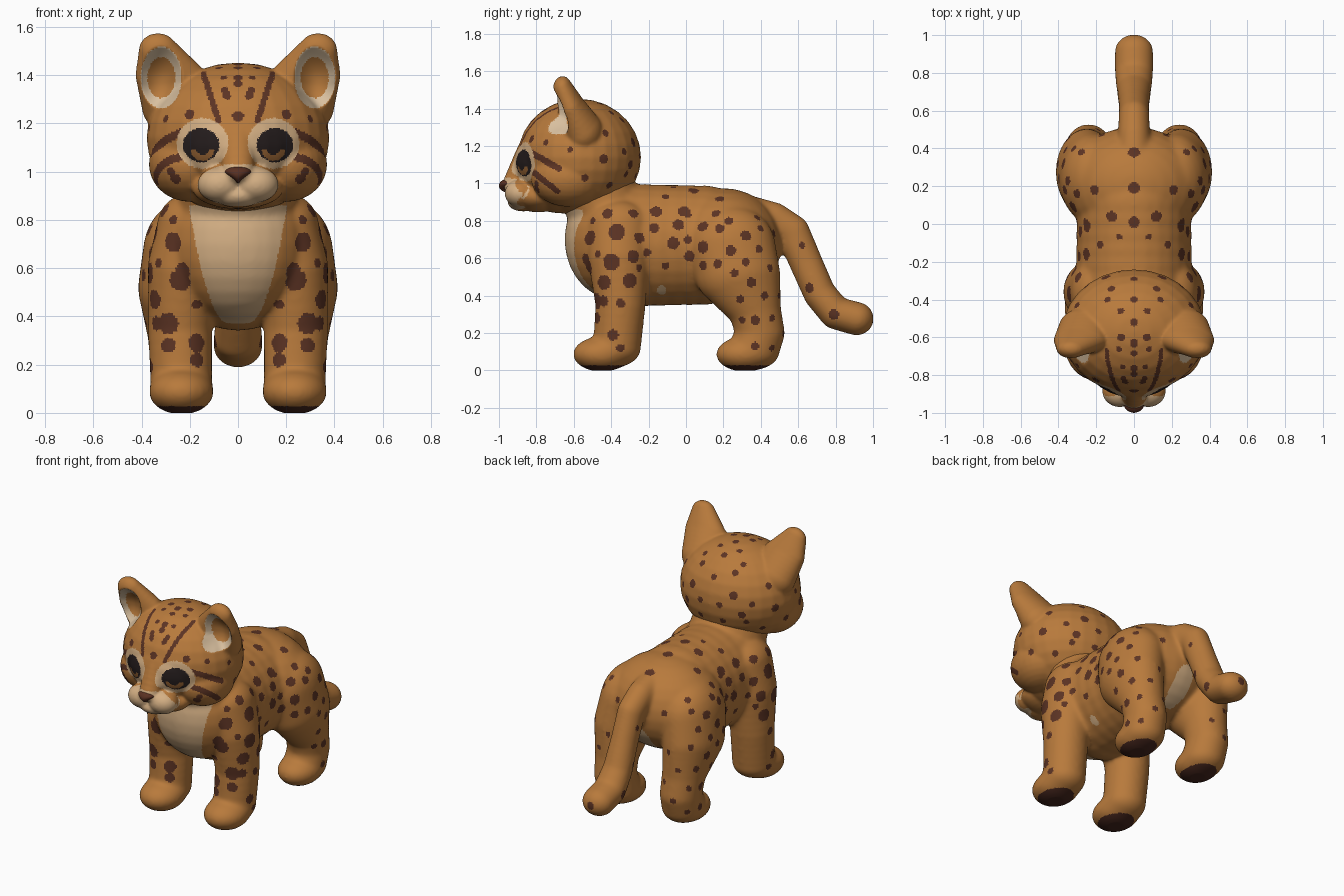
import bpy, bmesh, math
from mathutils import Vector
from mathutils.bvhtree import BVHTree
from mathutils.kdtree import KDTree

if "Cube" in bpy.data.objects:
    bpy.data.objects.remove(bpy.data.objects["Cube"])


def material(name, rgb):
    m = bpy.data.materials.new(name)
    m.diffuse_color = (*rgb, 1)
    m.use_nodes = True
    m.node_tree.nodes["Principled BSDF"].inputs["Base Color"].default_value = m.diffuse_color
    return m


FUR, SPOT, CREAM, PALE, BLACK, IRIS, SOLE, NOSE = range(8)
MATS = [material("golden fur", (0.48, 0.195, 0.045)),
        material("brown spots", (0.105, 0.033, 0.017)),
        material("cream fur", (0.66, 0.43, 0.23)),
        material("pale ear lining", (0.70, 0.53, 0.35)),
        material("eye black", (0.018, 0.012, 0.012)),
        material("amber iris", (0.27, 0.11, 0.03)),
        material("paw soles", (0.06, 0.019, 0.012)),
        material("nose brown", (0.10, 0.03, 0.016))]

# One unit sphere, copied for every ellipsoid
bm = bmesh.new()
bmesh.ops.create_uvsphere(bm, u_segments=28, v_segments=14, radius=1)
bm.verts.index_update()
BALL_V = [tuple(v.co) for v in bm.verts]
BALL_F = [tuple(v.index for v in f.verts) for f in bm.faces]
bm.free()


def ellipsoid(part, c, r):
    verts, faces = part
    k = len(verts)
    verts += [(c[0] + r[0] * x, c[1] + r[1] * y, c[2] + r[2] * z) for x, y, z in BALL_V]
    faces += [[i + k for i in f] for f in BALL_F]


def chain(part, pts, mirror=False, steps=5):
    """Swept row of ellipsoids; each point is x, y, z, rx, ry, rz."""
    rows = []
    for a, b in zip(pts, pts[1:]):
        rows += [[p + (q - p) * i / steps for p, q in zip(a, b)] for i in range(steps)]
    rows.append(pts[-1])
    for row in rows:
        for s in ((1, -1) if mirror else (1,)):
            ellipsoid(part, (s * row[0], row[1], row[2]), row[3:])


def add_object(name, part):
    me = bpy.data.meshes.new(name)
    me.from_pydata(part[0], [], part[1])
    ob = bpy.data.objects.new(name, me)
    bpy.context.collection.objects.link(ob)
    return ob


def fuse(name, part, voxel, smooth):
    """Melt the overlapping parts into one smooth skin."""
    ob = add_object(name, part)
    old = ob.data
    mod = ob.modifiers.new("skin", 'REMESH')
    mod.mode = 'VOXEL'
    mod.voxel_size = voxel
    mod = ob.modifiers.new("soften", 'SMOOTH')
    mod.factor = 0.5
    mod.iterations = smooth
    dg = bpy.context.evaluated_depsgraph_get()
    new = bpy.data.meshes.new_from_object(ob.evaluated_get(dg))
    ob.modifiers.clear()
    ob.data = new
    bpy.data.meshes.remove(old)
    return ob


def paint(ob, rule, spots, stripes=()):
    """Base colours by rule, then round spots projected from a view direction."""
    me = ob.data
    me.materials.clear()
    for m in MATS:
        me.materials.append(m)
    me.update()
    tree = BVHTree.FromPolygons([v.co.copy() for v in me.vertices],
                                [tuple(p.vertices) for p in me.polygons])
    faces = [(p.center.copy(), p.normal.copy()) for p in me.polygons]
    colour = [rule(c, n) for c, n in faces]
    kd = KDTree(len(faces))
    for i, (c, n) in enumerate(faces):
        kd.insert(c, i)
    kd.balance()
    dots = [(v, a, b, r) for v, rows in spots.items() for a, b, r in rows]
    for v, a, b, c, d, r in stripes:
        dots += [(v, a + (c - a) * i / 28, b + (d - b) * i / 28, r) for i in range(29)]
    for view, a, b, r in dots:
        a, b, r = a / 100, b / 100, r / 100
        for s in (1, -1):
            org, ray = {"side": ((3 * s, a, b), (-s, 0, 0)),
                        "front": ((s * a, -3, b), (0, 1, 0)),
                        "back": ((s * a, 3, b), (0, -1, 0)),
                        "top": ((s * a, b, 3), (0, 0, -1))}[view]
            hit, nor, _, _ = tree.ray_cast(Vector(org), Vector(ray))
            if hit is None:
                continue
            for _, i, _ in kd.find_range(hit, r):
                if colour[i] == FUR and faces[i][1].dot(nor) > 0.2:
                    colour[i] = SPOT
    me.polygons.foreach_set("material_index", colour)
    me.polygons.foreach_set("use_smooth", [True] * len(faces))
    me.update()


# Body, legs and tail
part = ([], [])
chain(part, [(0, -.30, .67, .31, .25, .33), (0, .10, .67, .305, .25, .32)])
ellipsoid(part, (0, -.38, .70), (.30, .27, .32))
ellipsoid(part, (0, .20, .68), (.365, .315, .295))
chain(part, [(0, -.42, .85, .25, .22, .15), (0, -.50, 1.0, .24, .22, .15)])
chain(part, [(.20, -.36, .78, .135, .17, .13), (.23, -.36, .60, .145, .165, .16),
             (.24, -.35, .35, .135, .135, .13), (.235, -.37, .12, .13, .13, .10),
             (.235, -.45, .087, .135, .155, .094)], True)
chain(part, [(.22, .24, .66, .175, .24, .22), (.25, .275, .52, .165, .23, .19),
             (.245, .37, .32, .13, .14, .12), (.24, .395, .20, .125, .135, .10),
             (.235, .36, .10, .13, .14, .097), (.235, .315, .087, .13, .155, .094)], True)
chain(part, [(0, .36, .84, .09, .09, .09), (0, .47, .81, .085, .09, .09),
             (0, .57, .74, .083, .093, .093), (0, .64, .58, .083, .09, .09),
             (0, .715, .41, .093, .088, .088), (0, .80, .307, .103, .088, .088),
             (0, .912, .277, .103, .093, .09)])
body = fuse("body_legs_and_tail", part, 0.0095, 28)
for v in body.data.vertices:
    v.co.z = max(v.co.z, 0.0)


def body_rule(c, n):
    if c.z < 0.028:
        return SOLE
    bib = 0.2 * max(0, (c.z - .35) / .49) ** 0.4
    if c.y < -.4 and n.y < 0 and .35 < c.z < .86 and abs(c.x) < bib:
        return CREAM
    if .3 < c.y < .54 and n.y > 0 and (c.x / .065) ** 2 + ((c.z - .5) / .11) ** 2 < 1:
        return CREAM
    if math.hypot(c.y + .13, c.z - .43) < .025 and abs(c.x) < .32:
        return CREAM
    return FUR


# Spots in hundredths of a unit: two view coordinates and a radius
flank = [(-52, 70, 3), (-42, 84, 3), (-37, 74, 4.5), (-40, 58, 4.5), (-53, 59, 3.5),
         (-25, 71, 3), (-28, 84, 2.8), (-16, 85, 3.2), (-17, 76, 2.8), (-28, 61, 3.5),
         (-21, 63, 2.2), (-44, 47, 4), (-30, 48, 4), (-44, 37, 3), (-35, 36, 2.5),
         (-39, 19, 3), (-35, 12, 2.2), (-1, 85, 3.2), (-7, 68, 3.4), (1, 70, 2.2),
         (-4, 78, 3), (9, 77, 3), (9, 66, 3.4), (2, 61, 3), (16, 84, 2.4),
         (18, 76, 2.4), (24, 64, 2.8), (17, 57, 2.4), (9, 56, 2.6), (32, 72, 2.8),
         (23, 80, 2.4), (32, 58, 2.2), (39, 65, 2.2), (40, 76, 2), (26, 52, 2.2),
         (35, 47, 2.6), (45, 55, 2), (42, 40, 2.2), (29, 38, 2.2), (37, 27, 2.6),
         (46, 28, 1.8), (30, 27, 2), (37, 13, 2.2), (46, 12, 1.8), (-25, 55, 2)]
rest = [(-11, 56, 2), (62, 67, 1.6), (66, 44, 2.6), (79, 30, 2.8), (-50, 80, 2)]
legs = [(27, 71, 4), (24, 55, 4.5), (29, 37, 4.5), (17, 29, 3.8), (17, 45, 2.2),
        (17, 22, 3), (29, 28, 3.2), (33, 62, 2)]
back = [(0, 38, 3), (0, 19, 3.2), (0, 1, 3), (21, 18, 2.6), (12, 4, 3), (28, 38, 2),
        (17, 47, 2), (26, 1, 2), (8, -7, 1.6), (18, -11, 2)]
rump = [(22, 50, 1.6), (29, 40, 1.8), (19, 30, 1.6), (27, 20, 1.8), (0, 28, 2.5)]
paint(body, body_rule, {"side": flank + rest, "front": legs, "top": back, "back": rump})

# Head with cheeks, muzzle and ears
part = ([], [])
ellipsoid(part, (0, -.57, 1.14), (.38, .33, .312))
ellipsoid(part, (0, -.68, 1.11), (.28, .24, .22))
for s in (1, -1):
    ellipsoid(part, (s * .20, -.63, 1.03), (.17, .20, .155))
    ellipsoid(part, (s * .075, -.885, .947), (.094, .085, .075))
ellipsoid(part, (0, -.87, .90), (.10, .085, .05))
ellipsoid(part, (0, -.79, .93), (.19, .13, .085))
ellipsoid(part, (0, -.66, .95), (.22, .20, .11))
chain(part, [(0, -.82, 1.14, .09, .10, .08), (0, -.935, .995, .062, .05, .042)])
chain(part, [(.25, -.55, 1.27, .15, .11, .12), (.285, -.615, 1.40, .142, .078, .09),
             (.332, -.66, 1.505, .08, .052, .07)], True)
head = fuse("head_and_ears", part, 0.0075, 16)


def ear_d(c):
    return math.hypot((abs(c.x) - .318) / .087, (c.z - 1.39) / .13)


# Hollow out the front of each ear
for v, n in [(v, v.normal.copy()) for v in head.data.vertices]:
    d = ear_d(v.co)
    if d < 1 and n.y < 0:
        v.co.y += 0.08 * (1 - d * d)


def head_rule(c, n):
    x = abs(c.x)
    if ear_d(c) < .98 and c.y < -.5 and n.y < .1 and c.z > 1.25:
        return PALE if ear_d(c) > .66 else FUR
    if c.y > -.74 or n.y > 0.1:
        return FUR
    if math.hypot((x - .153) / .075, (c.z - 1.11) / .07) < 1:
        if c.z < 1.09 and math.hypot(x - .147, c.z - 1.095) < .05 \
                and math.hypot(x - .147, c.z - 1.10) > .03:
            return IRIS
        return BLACK
    if math.hypot(c.x / .167, (c.z - .945) / .088) < 1 and c.y < -.84:
        return CREAM
    if math.hypot((x - .147) / .107, (c.z - 1.117) / .105) < 1:
        return CREAM
    return FUR


face = [(0, 139, 2), (0, 136.5, 2), (0, 123, 2.4), (0, 143, 1.8), (5.5, 134, 1.7),
        (6, 139, 1.6), (20, 123.8, 2.2), (26, 97, 2.4), (30, 122, 1.6), (8, 143, 1.5)]
crown = [(0, -40, 2), (0, -52, 2.2), (0, -63, 2.2), (7, -46, 1.8), (7, -60, 2), (14, -40, 1.8)]
cheek = [(-44, 113, 2.6), (-33, 117, 1.8), (-54, 103, 2), (-41, 99, 2), (-43, 127, 2),
         (-32, 105, 1.8), (-80, 100, 2), (-62, 118, 1.6)]
nape = [(0, 130, 2), (12, 134, 2), (15, 122, 2.6), (7, 115, 2), (20, 110, 2.4), (8, 104, 2)]
paint(head, head_rule, {"front": face, "top": crown, "side": cheek, "back": nape},
      [("front", 14.5, 141, 8, 121, 1.3), ("front", 5.5, 134, 4.5, 131, 1.5),
       ("side", -82, 116, -68, 108, 1.8), ("side", -83, 107, -69, 96, 1.8)])

# Nose: small ellipsoid narrowing downward
part = ([], [])
ellipsoid(part, (0, -.953, .988), (.06, .047, .036))
nose = add_object("nose", part)
for v in nose.data.vertices:
    v.co.x *= min(1.0, max(.25, .6 + (v.co.z - .98) / .05))
nose.data.materials.append(MATS[NOSE])
nose.data.polygons.foreach_set("use_smooth", [True] * len(nose.data.polygons))
